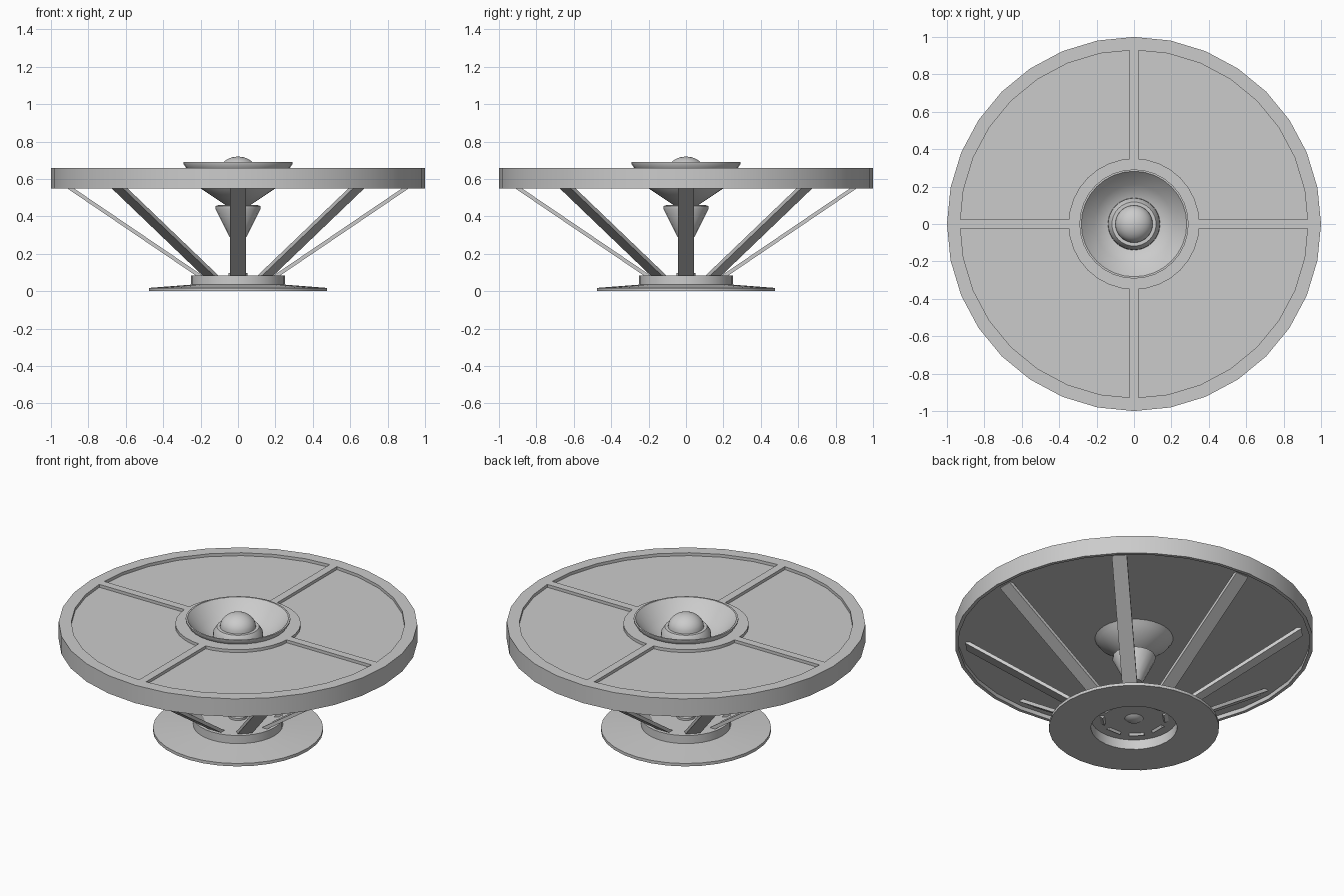
import bpy
import bmesh
from math import pi, cos, sin, radians
from mathutils import Matrix, Vector

cube = bpy.data.objects.get("Cube")
if cube:
    bpy.data.objects.remove(cube, do_unlink=True)

# Single matte grey for the whole model
grey = bpy.data.materials.new("matte grey")
grey.use_nodes = True
grey.diffuse_color = (0.6, 0.6, 0.6, 1)
grey.node_tree.nodes["Principled BSDF"].inputs["Base Color"].default_value = (0.6, 0.6, 0.6, 1)


def finish(name, bm, angle=35):
    """Turn a bmesh into a shaded, coloured object."""
    bmesh.ops.remove_doubles(bm, verts=bm.verts, dist=1e-5)
    bmesh.ops.recalc_face_normals(bm, faces=bm.faces)
    mesh = bpy.data.meshes.new(name)
    bm.to_mesh(mesh)
    bm.free()
    mesh.materials.append(grey)
    obj = bpy.data.objects.new(name, mesh)
    bpy.context.collection.objects.link(obj)
    bpy.ops.object.select_all(action="DESELECT")
    obj.select_set(True)
    bpy.context.view_layer.objects.active = obj
    bpy.ops.object.shade_smooth_by_angle(angle=radians(angle))
    return obj


def lathe(name, profile, sides=32, closed=True, angle=35):
    """Spin a (radius, height) profile around the z axis."""
    bm = bmesh.new()
    verts = [bm.verts.new((r, 0, z)) for r, z in profile]
    edges = [bm.edges.new(pair) for pair in zip(verts, verts[1:])]
    if closed:
        edges.append(bm.edges.new((verts[-1], verts[0])))
    bmesh.ops.spin(bm, geom=verts + edges, cent=(0, 0, 0), axis=(0, 0, 1),
                   angle=2 * pi, steps=sides, use_merge=True)
    return finish(name, bm, angle)


def bar(name, start, end, width, thickness, turn):
    """Flat bar between two points in the xz plane, turned about z."""
    a, b = Vector(start), Vector(end)
    along = b - a
    bm = bmesh.new()
    bmesh.ops.create_cube(bm, size=1)
    tilt = along.to_track_quat("X", "Z").to_matrix().to_4x4()
    size = Matrix.Diagonal((along.length, width, thickness, 1))
    bm.transform(Matrix.Rotation(turn, 4, "Z") @ Matrix.Translation((a + b) / 2) @ tilt @ size)
    return finish(name, bm)


# Base: thin sloping flange and a hub that is hollow underneath
lathe("base_flange", [(0.24, 0), (0.475, 0), (0.475, 0.018), (0.24, 0.036)])
lathe("base_hub", [(0, 0.06), (0.24, 0.06), (0.24, 0.002), (0.25, 0.002),
                   (0.25, 0.085), (0, 0.085)], closed=False)
lathe("hub_nub", [(0, 0.045), (0.035, 0.047), (0.052, 0.06), (0.052, 0.098), (0, 0.098)],
      closed=False)

# Eight flat struts from the hub to the underside of the disc
for i in range(8):
    bar(f"strut_{i + 1}", (0.165, 0, 0.055), (0.935, 0, 0.577), 0.084, 0.02, i * pi / 4)

# Disc: recessed plate framed by a rim, an inner ring and four spokes
lathe("disc_plate", [(0.215, 0.575), (0.985, 0.575), (0.985, 0.642), (0.255, 0.642)])
lathe("disc_rim", [(0.98, 0.55), (1, 0.55), (1, 0.66), (0.93, 0.66), (0.93, 0.63), (0.98, 0.63)])
lathe("disc_inner_ring", [(0.25, 0.63), (0.35, 0.63), (0.35, 0.66), (0.268, 0.66)])
for i in range(4):
    bar(f"disc_spoke_{i + 1}", (0.32, 0, 0.645), (0.95, 0, 0.645), 0.048, 0.03, i * pi / 2)

# Central bowl running down through the disc
lathe("centre_bowl", [(0, 0.46), (0.065, 0.46), (0.2, 0.55), (0.278, 0.66), (0.292, 0.682),
                      (0.292, 0.69), (0.282, 0.69), (0.21, 0.61), (0.14, 0.57), (0, 0.56)],
      closed=False)

# Collar and dome inside the bowl
lathe("dome_collar", [(0, 0.56), (0.14, 0.56), (0.138, 0.61), (0.118, 0.64), (0, 0.64)],
      closed=False)
arc = [(0.1 * cos(t * pi / 16), 0.64 + 0.08 * sin(t * pi / 16)) for t in range(8)]
lathe("dome", arc + [(0, 0.72)], closed=False)

# Tapered pendant hanging below the bowl
lathe("lower_cone", [(0, 0.29), (0.045, 0.29), (0.066, 0.33), (0.12, 0.44), (0.12, 0.455),
                     (0.105, 0.46), (0, 0.46)], sides=16, closed=False)
